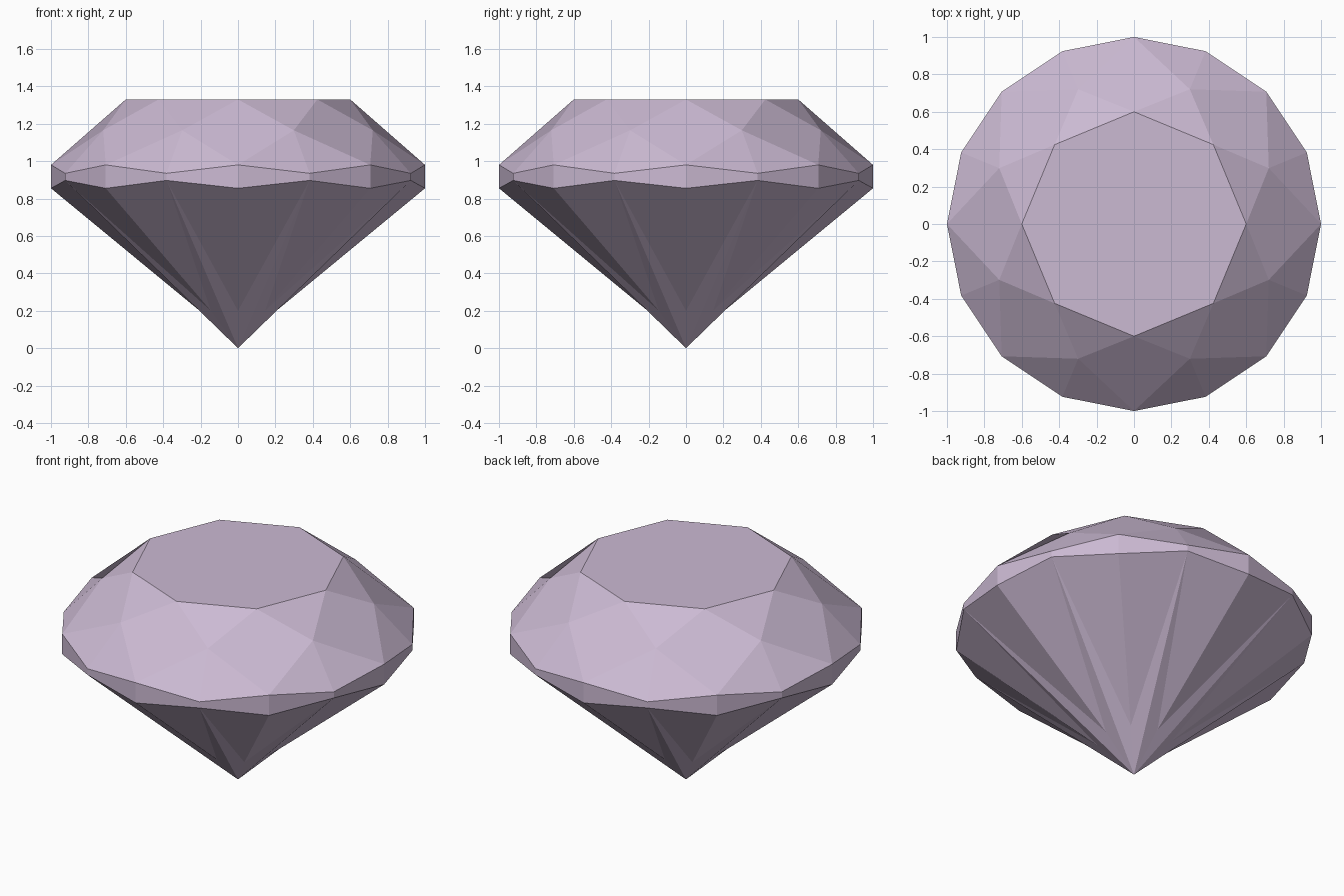
import bpy, bmesh, math

if "Cube" in bpy.data.objects:
    bpy.data.objects.remove(bpy.data.objects["Cube"])

STEP = math.tau / 16

mat = bpy.data.materials.new("pale_lilac")
mat.diffuse_color = (0.60, 0.49, 0.65, 1.0)
mat.use_nodes = True
mat.node_tree.nodes["Principled BSDF"].inputs["Base Color"].default_value = mat.diffuse_color

bm = bmesh.new()


def ring(radius, z_even, z_odd, start=0, stride=1):
    """Ring of vertices keyed by sixteenth-turn index; even and odd heights differ."""
    return {i: bm.verts.new((radius * math.cos(i * STEP), radius * math.sin(i * STEP),
                             z_odd if i % 2 else z_even))
            for i in range(start, 16, stride)}


# Rings from top to bottom
table = ring(0.60, 1.33, 1.33, 0, 2)
crown = ring(0.78, 1.165, 1.165, 1, 2)
girdle_top = ring(1.0, 0.98, 0.935)
girdle_low = ring(1.0, 0.855, 0.897)
pavilion = ring(0.205, 0.20, 0.20, 0, 2)
culet = bm.verts.new((0, 0, 0))

# Flat table
bm.faces.new([table[i] for i in range(0, 16, 2)])

for i in range(0, 16, 2):
    prev, odd, nxt = (i - 1) % 16, i + 1, (i + 2) % 16
    # Crown: star, kite and upper girdle facets
    bm.faces.new((table[i], crown[odd], table[nxt]))
    bm.faces.new((table[i], crown[prev], girdle_top[i], crown[odd]))
    bm.faces.new((crown[odd], girdle_top[i], girdle_top[odd]))
    bm.faces.new((crown[odd], girdle_top[odd], girdle_top[nxt]))
    # Girdle band
    for a, b in ((i, odd), (odd, nxt)):
        bm.faces.new((girdle_top[a], girdle_low[a], girdle_low[b], girdle_top[b]))
    # Pavilion: lower girdle facets and narrow ridged ribs
    bm.faces.new((pavilion[i], girdle_low[odd], girdle_low[i]))
    bm.faces.new((pavilion[i], girdle_low[i], girdle_low[prev]))
    bm.faces.new((culet, girdle_low[odd], pavilion[i]))
    bm.faces.new((culet, pavilion[nxt], girdle_low[odd]))

bmesh.ops.recalc_face_normals(bm, faces=bm.faces)
mesh = bpy.data.meshes.new("cut_gem")
bm.to_mesh(mesh)
bm.free()
mesh.materials.append(mat)
gem = bpy.data.objects.new("cut_gem", mesh)
bpy.context.collection.objects.link(gem)
